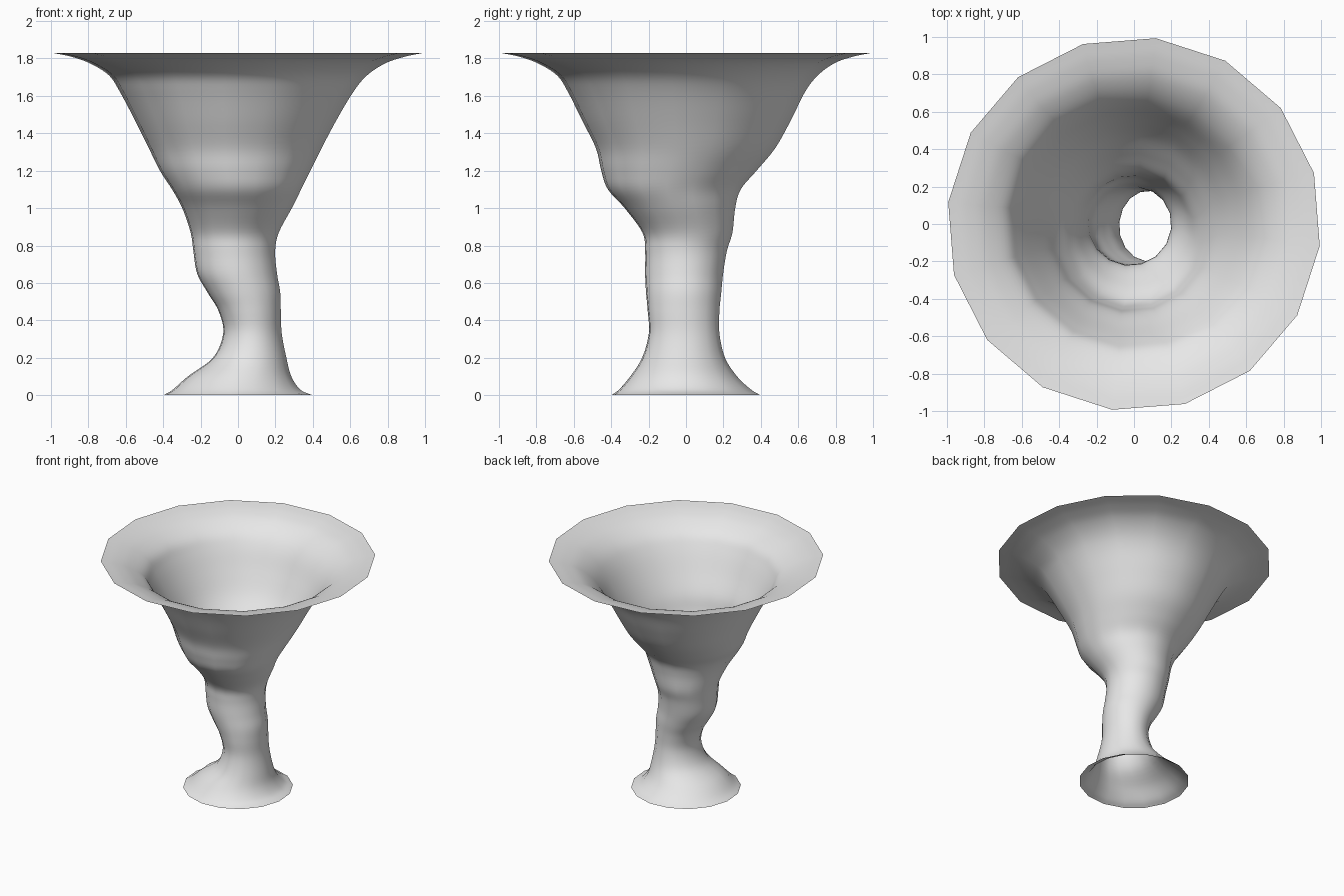
import bpy
import bmesh
import math
from mathutils import Vector

SIDES = 16
STEPS = 5
PHASE = math.radians(-6.7)

# Stations along the stem: height, then left, right, front and back extents
STATIONS = [
    (0, -.4, .4, -.4, .4),
    (.03, -.35, .335, -.36, .35),
    (.1, -.27, .287, -.3, .275),
    (.2, -.135, .26, -.236, .21),
    (.33, -.08, .235, -.2, .18),
    (.45, -.105, .23, -.206, .18),
    (.55, -.165, .227, -.215, .19),
    (.65, -.22, .21, -.22, .2),
    (.77, -.24, .2, -.22, .22),
    (.87, -.255, .22, -.235, .25),
    (1, -.3, .29, -.33, .265),
    (1.1, -.355, .34, -.42, .295),
    (1.2, -.42, .39, -.456, .38),
    (1.32, -.48, .45, -.485, .48),
    (1.47, -.555, .53, -.56, .565),
    (1.62, -.635, .62, -.635, .64),
    (1.71, -.695, .695, -.695, .71),
    (1.775, -.8, .795, -.8, .8),
    (1.81, -.9, .9, -.9, .9),
    (1.83, -1, 1, -1, 1),
]


def spline(points, steps):
    """Catmull-Rom samples through a list of equal-length tuples."""
    pts = [Vector(p) for p in points]
    pts = [pts[0] * 2 - pts[1]] + pts + [pts[-1] * 2 - pts[-2]]
    samples = []
    for a, b, c, d in zip(pts, pts[1:], pts[2:], pts[3:]):
        for i in range(steps):
            t = i / steps
            samples.append(b + (c - a) * (t / 2)
                           + (a * 2 - b * 5 + c * 4 - d) * (t * t / 2)
                           + (b * 3 - a - c * 3 + d) * (t ** 3 / 2))
    return samples + [pts[-2]]


def add_ring(bm, station):
    """One oval cross-section, placed by its extents."""
    z, left, right, front, back = station
    ring = []
    for i in range(SIDES):
        angle = PHASE + math.tau * i / SIDES
        x = (left + right) / 2 + (right - left) / 2 * math.cos(angle)
        y = (front + back) / 2 + (back - front) / 2 * math.sin(angle)
        ring.append(bm.verts.new((x, y, z)))
    return ring


cube = bpy.data.objects.get("Cube")
if cube:
    bpy.data.objects.remove(cube, do_unlink=True)

# Plain grey finish
grey = bpy.data.materials.new("light_grey")
grey.use_nodes = True
colour = (.8, .8, .8, 1)
grey.diffuse_color = colour
grey.node_tree.nodes["Principled BSDF"].inputs["Base Color"].default_value = colour

# Open trumpet-shaped sheet, lofted from the foot to the rim
bm = bmesh.new()
rings = [add_ring(bm, station) for station in spline(STATIONS, STEPS)]
for low, high in zip(rings, rings[1:]):
    for i in range(SIDES):
        j = (i + 1) % SIDES
        face = bm.faces.new((low[i], low[j], high[j], high[i]))
        face.smooth = True

mesh = bpy.data.meshes.new("flared_vase")
bm.to_mesh(mesh)
bm.free()
mesh.materials.append(grey)
vase = bpy.data.objects.new("flared_vase", mesh)
bpy.context.collection.objects.link(vase)
